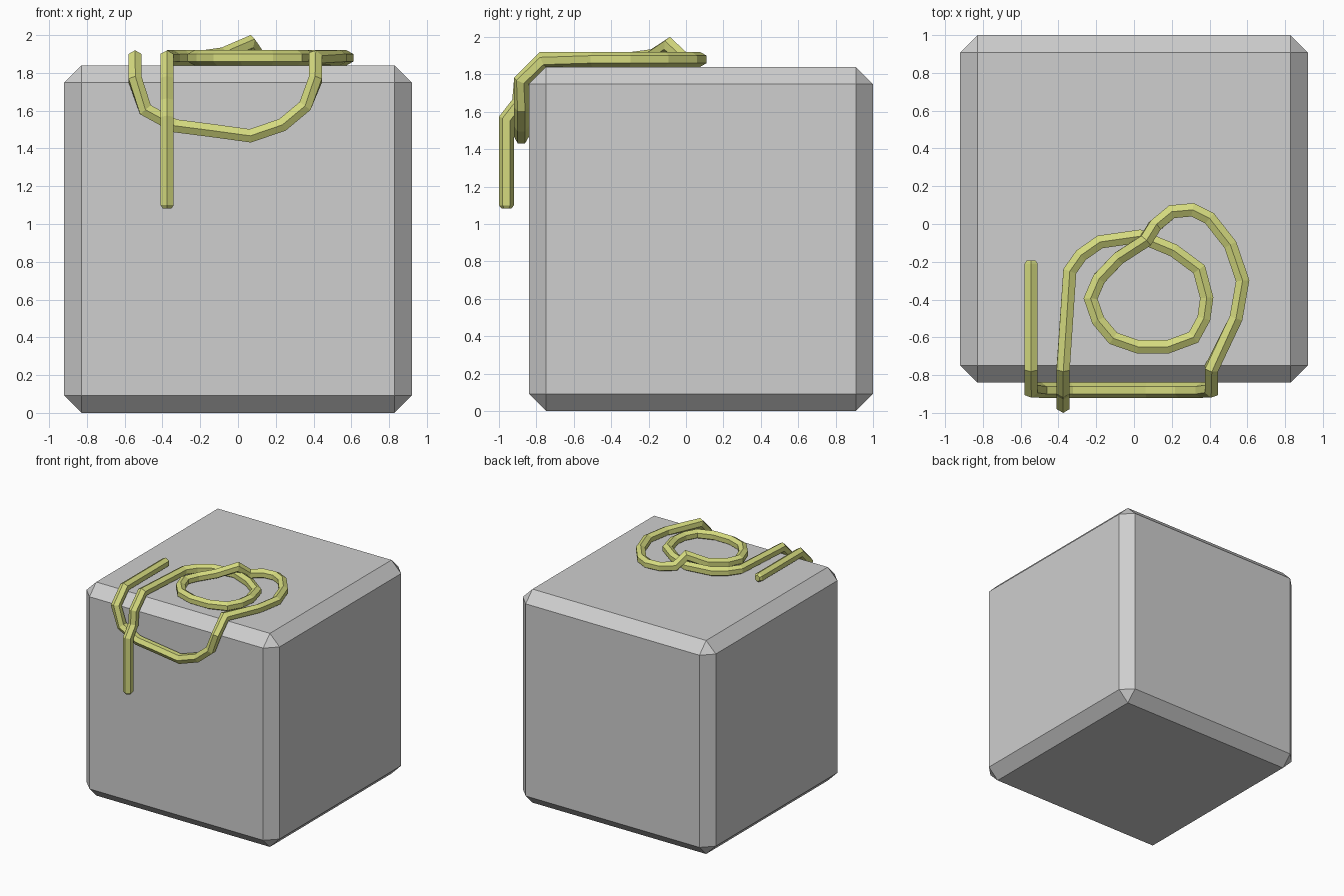
import bpy, bmesh, math
from mathutils import Vector

old = bpy.data.objects.get("Cube")
if old:
    bpy.data.objects.remove(old, do_unlink=True)


def material(name, rgb):
    m = bpy.data.materials.new(name)
    m.use_nodes = True
    m.diffuse_color = (*rgb, 1)
    m.node_tree.nodes["Principled BSDF"].inputs["Base Color"].default_value = (*rgb, 1)
    return m


def add_object(name, bm, mat):
    bmesh.ops.recalc_face_normals(bm, faces=bm.faces[:])
    mesh = bpy.data.meshes.new(name)
    bm.to_mesh(mesh)
    bm.free()
    mesh.materials.append(mat)
    obj = bpy.data.objects.new(name, mesh)
    bpy.context.scene.collection.objects.link(obj)
    return obj


grey = material("light grey", (0.62, 0.62, 0.62))
yellow = material("pale yellow green", (0.66, 0.70, 0.21))

# Chamfered block
SIZE, BACK, CHAMFER = 1.84, 1.0, 0.092
FRONT = BACK - SIZE
bm = bmesh.new()
bmesh.ops.create_cube(bm, size=SIZE)
bmesh.ops.translate(bm, verts=bm.verts, vec=(0, BACK - SIZE / 2, SIZE / 2))
bmesh.ops.bevel(bm, geom=bm.edges[:], offset=CHAMFER, segments=1,
                affect='EDGES', profile=0.5)
add_object("block", bm, grey)

# Rope path: over the front edge, round a hanging loop, then a knot on top
R = 0.04
TOP, FACE = SIZE + R, FRONT - R
EDGE_Y, EDGE_Z = FRONT + CHAMFER - 0.017, SIZE - CHAMFER + 0.017


def on_top(points):
    return [Vector((x, y, TOP)) for x, y in points]


def on_front(points):
    return [Vector((x, FACE, z)) for x, z in points]


path = on_top([(-0.545, -0.21), (-0.545, EDGE_Y)])
path += on_front([(-0.545, EDGE_Z), (-0.49, 1.605), (-0.335, 1.52), (-0.14, 1.495),
                  (0.065, 1.467), (0.235, 1.525), (0.355, 1.625), (0.41, EDGE_Z)])
path += on_top([(0.41, EDGE_Y), (0.54, -0.5), (0.575, -0.3), (0.51, -0.11),
                (0.4, 0.03), (0.31, 0.075), (0.2, 0.065), (0.11, -0.01)])
# Hump where the rope crosses itself
path += [Vector((0.06, -0.09, TOP + 0.075)), Vector((-0.08, -0.18, TOP + 0.015))]
path += on_top([(-0.185, -0.29), (-0.23, -0.395), (-0.19, -0.51), (-0.11, -0.605),
                (0.02, -0.65), (0.18, -0.65), (0.315, -0.6), (0.37, -0.5),
                (0.385, -0.39), (0.345, -0.24), (0.21, -0.14), (0.03, -0.065),
                (-0.18, -0.095), (-0.28, -0.165), (-0.34, -0.25), (-0.375, EDGE_Y)])
# Free end hanging over the loop
path += [Vector((-0.375, y, z)) for y, z in
         [(FACE, EDGE_Z), (FACE - 0.01, 1.65), (FACE - 0.08, 1.56), (FACE - 0.08, 1.1)]]


def outward(p):
    n = Vector((0, 0, 0))
    if p.z > EDGE_Z - 0.01:
        n.z = 1
    if p.y < EDGE_Y + 0.01:
        n.y = -1
    return n.normalized()


def sweep_rope(points, radius, sides=6, tip=0.018):
    bm = bmesh.new()
    rings = []

    def add_ring(centre, along, normal, scale=1.0, mitre=None, stretch=1.0):
        side = along.cross(normal).normalized()
        up = side.cross(along).normalized()
        ring = []
        for k in range(sides):
            a = math.tau * k / sides
            off = (up * math.cos(a) + side * math.sin(a)) * radius * scale
            if mitre:
                off += mitre * off.dot(mitre) * (stretch - 1)
            ring.append(bm.verts.new(centre + off))
        rings.append(ring)

    last = len(points) - 1
    for i, p in enumerate(points):
        d_in = (p - points[max(i - 1, 0)]).normalized()
        d_out = (points[min(i + 1, last)] - p).normalized()
        along = (d_in + d_out).normalized()
        n = outward(p)
        if i == 0:
            add_ring(p - along * tip, along, n, 0.65)
        if 0 < i < last:
            add_ring(p, along, n, 1, (d_out - d_in).normalized(),
                     min(1 / along.dot(d_in), 1.4))
        else:
            add_ring(p, along, n)
        if i == last:
            add_ring(p + along * tip, along, n, 0.65)
    for a, b in zip(rings, rings[1:]):
        for k in range(sides):
            j = (k + 1) % sides
            bm.faces.new((a[k], a[j], b[j], b[k]))
    bm.faces.new(rings[0])
    bm.faces.new(rings[-1])
    return bm


add_object("rope", sweep_rope(path, R), yellow)
